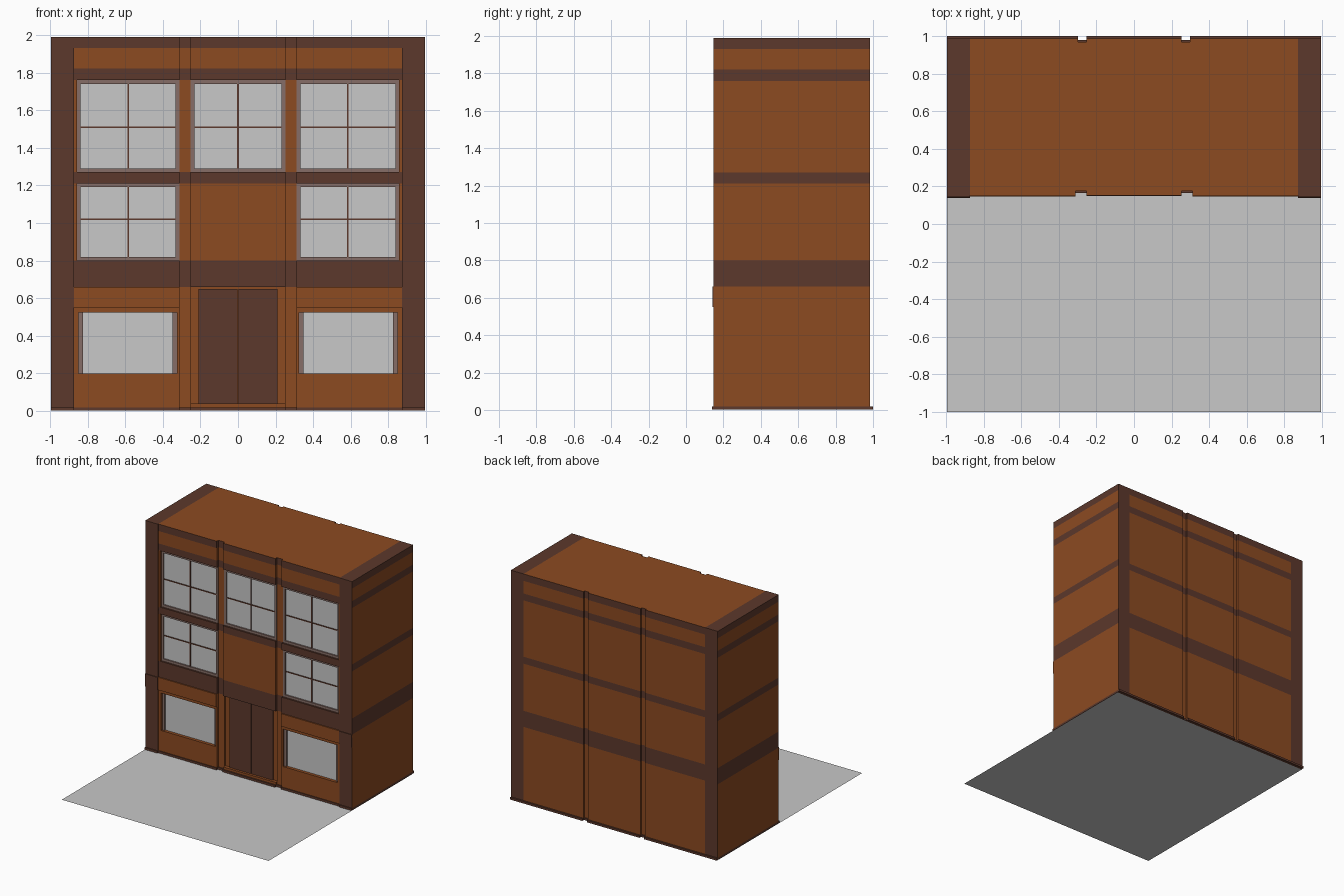
import bpy, bmesh

if "Cube" in bpy.data.objects:
    bpy.data.objects.remove(bpy.data.objects["Cube"])

def mat(name, rgb):
    m = bpy.data.materials.new(name)
    m.diffuse_color = (*rgb, 1)
    m.use_nodes = True
    m.node_tree.nodes["Principled BSDF"].inputs["Base Color"].default_value = m.diffuse_color
    return m

BRICK = mat("orange brick", (0.262, 0.069, 0.0153))
DARK = mat("dark brown", (0.107, 0.040, 0.025))
GREY = mat("light grey", (0.578, 0.578, 0.578))
FRAME = mat("grey brown", (0.24, 0.155, 0.135))
W = 0.995       # half width
PX = 0.873      # inner edge of corner pillars
GI, GO = 0.252, 0.312   # groove edges

def finish(name, bm, mats):
    me = bpy.data.meshes.new(name)
    bmesh.ops.recalc_face_normals(bm, faces=bm.faces)
    bm.to_mesh(me)
    bm.free()
    for m in mats:
        me.materials.append(m)
    ob = bpy.data.objects.new(name, me)
    bpy.context.collection.objects.link(ob)
    return ob

def box(name, x0, x1, y0, y1, z0, z1, m, top=None):
    bm = bmesh.new()
    bmesh.ops.create_cube(bm, size=1)
    for v in bm.verts:
        v.co = (x1 if v.co.x > 0 else x0, y1 if v.co.y > 0 else y0, z1 if v.co.z > 0 else z0)
    bm.normal_update()
    for f in bm.faces:
        if top and f.normal.z > 0.5:
            f.material_index = 1
    return finish(name, bm, [m, top] if top else [m])

def prism(name, pts, levels, rule, mats):
    """Footprint extruded through the given heights, coloured by rule."""
    bm = bmesh.new()
    rings = [[bm.verts.new((x, y, z)) for x, y in pts] for z in levels]
    n = len(pts)
    for a, b in zip(rings, rings[1:]):
        for i in range(n):
            bm.faces.new((a[i], a[(i + 1) % n], b[(i + 1) % n], b[i]))
    bm.faces.new(rings[0])
    bm.faces.new(rings[-1])
    for x in (-PX, PX):
        bmesh.ops.bisect_plane(bm, geom=bm.verts[:] + bm.edges[:] + bm.faces[:],
                               plane_co=(x, 0, 0), plane_no=(1, 0, 0))
    bmesh.ops.recalc_face_normals(bm, faces=bm.faces)
    bm.normal_update()
    for f in bm.faces:
        f.material_index = rule(f.calc_center_median(), f.normal)
    return finish(name, bm, mats)

def footprint(pillar, bay, groove, back, back_groove):
    half = [(GI, bay), (GI, groove), (GO, groove), (GO, bay), (PX, bay), (PX, pillar),
            (W, pillar), (W, back), (0.297, back), (0.297, back_groove),
            (GI, back_groove), (GI, back)]
    return half + [(-x, y) for x, y in reversed(half)]

# main block: horizontal dark bands, dark corners and roof ends
LEVELS = [0.02, 0.66, 0.80, 1.21, 1.27, 1.76, 1.82, 1.93, 1.99]
BANDS = [(0.66, 0.80), (1.21, 1.27), (1.76, 1.82), (1.93, 1.99)]

def wall_colour(c, n):
    if abs(n.x) < 0.5 and abs(c.x) > PX:
        return 1
    if abs(n.z) > 0.5:
        return 0
    return int(any(a < c.z < b for a, b in BANDS))

prism("main_block", footprint(0.147, 0.19, 0.175, 0.985, 0.968), LEVELS, wall_colour, [BRICK, DARK])
prism("base_plinth", footprint(0.138, 0.148, 0.165, 1.0, 0.978), [0.002, 0.02],
      lambda c, n: 0, [DARK])

# forecourt slab
bm = bmesh.new()
bm.faces.new([bm.verts.new(p) for p in ((-W, -1, 0), (W, -1, 0), (W, 0.975, 0), (-W, 0.975, 0))])
finish("forecourt", bm, [GREY])

def window(name, x0, x1, z0, z1, zm=None, border=0.02, sides_only=False):
    """Recessed glass, frame and optional glazing bars."""
    bz = 0 if sides_only else border
    box(name + "_glass", x0 + border, x1 - border, 0.182, 0.19, z0 + bz, z1 - bz, GREY)
    box(name + "_left_frame", x0, x0 + border, 0.17, 0.191, z0, z1, FRAME)
    box(name + "_right_frame", x1 - border, x1, 0.17, 0.191, z0, z1, FRAME)
    if not sides_only:
        box(name + "_sill_frame", x0 + border, x1 - border, 0.17, 0.191, z0, z0 + bz, FRAME)
        box(name + "_head_frame", x0 + border, x1 - border, 0.17, 0.191, z1 - bz, z1, FRAME)
    if zm:
        xm = (x0 + x1) / 2
        box(name + "_upright_bar", xm - 0.004, xm + 0.004, 0.176, 0.183, z0 + bz, z1 - bz, DARK)
        box(name + "_cross_bar", x0 + border, x1 - border, 0.176, 0.183, zm - 0.004, zm + 0.004, DARK)

F, B = 0.155, 0.195    # front and back of facing panels
for bay, x0, x1 in (("left", -PX, -GO), ("middle", -GI, GI), ("right", GO, PX)):
    # dark bands, parapet and brick frieze
    for i, (a, b) in enumerate(BANDS[:3]):
        box(f"{bay}_band_{i}", x0, x1, F, B, a, b, DARK)
    box(bay + "_parapet", x0, x1, F - 0.003, B, 1.93, 1.99, DARK, BRICK)
    box(bay + "_frieze", x0, x1, F, B, 1.82, 1.93, BRICK)
    wx0, wx1 = x0, x1
    if bay != "middle":
        # brick strip between pillar and windows
        s = -1 if bay == "left" else 1
        ex = sorted((s * 0.857, s * PX))
        box(bay + "_upper_strip", *ex, F, B, 0.80, 1.93, BRICK)
        wx0, wx1 = (-0.857, x1) if s < 0 else (x0, 0.857)
    window(bay + "_top_window", wx0, wx1, 1.27, 1.76, 1.51)
    if bay == "middle":
        box("middle_wall_panel", x0, x1, F, B, 0.80, 1.21, BRICK)
        continue
    window(bay + "_middle_window", wx0, wx1, 0.80, 1.21, 1.02)
    # shop front
    lo, hi = sorted((s * 0.325, s * 0.847))
    box(bay + "_stall_riser", x0, x1, F, B, 0.02, 0.20, BRICK)
    box(bay + "_shop_head", x0, x1, F, B, 0.525, 0.66, BRICK)
    box(bay + "_shop_strip_a", x0, lo, F, B, 0.20, 0.525, BRICK)
    box(bay + "_shop_strip_b", hi, x1, F, B, 0.20, 0.525, BRICK)
    box(bay + "_fascia", x0, x1, 0.146, F, 0.55, 0.66, BRICK)
    px = sorted((s * PX, s * W))
    box(bay + "_pillar_block", *px, 0.141, 0.15, 0.55, 0.66, DARK)
    window(bay + "_shop_window", lo, hi, 0.20, 0.525, border=0.022, sides_only=True)

# entrance: step and double door
box("door_step", -GI, GI, 0.16, B, 0.02, 0.04, BRICK)
for side, a, b in (("left", -0.21, -0.002), ("right", 0.002, 0.21)):
    box(side + "_door", a, b, 0.181, B, 0.04, 0.65, DARK)
